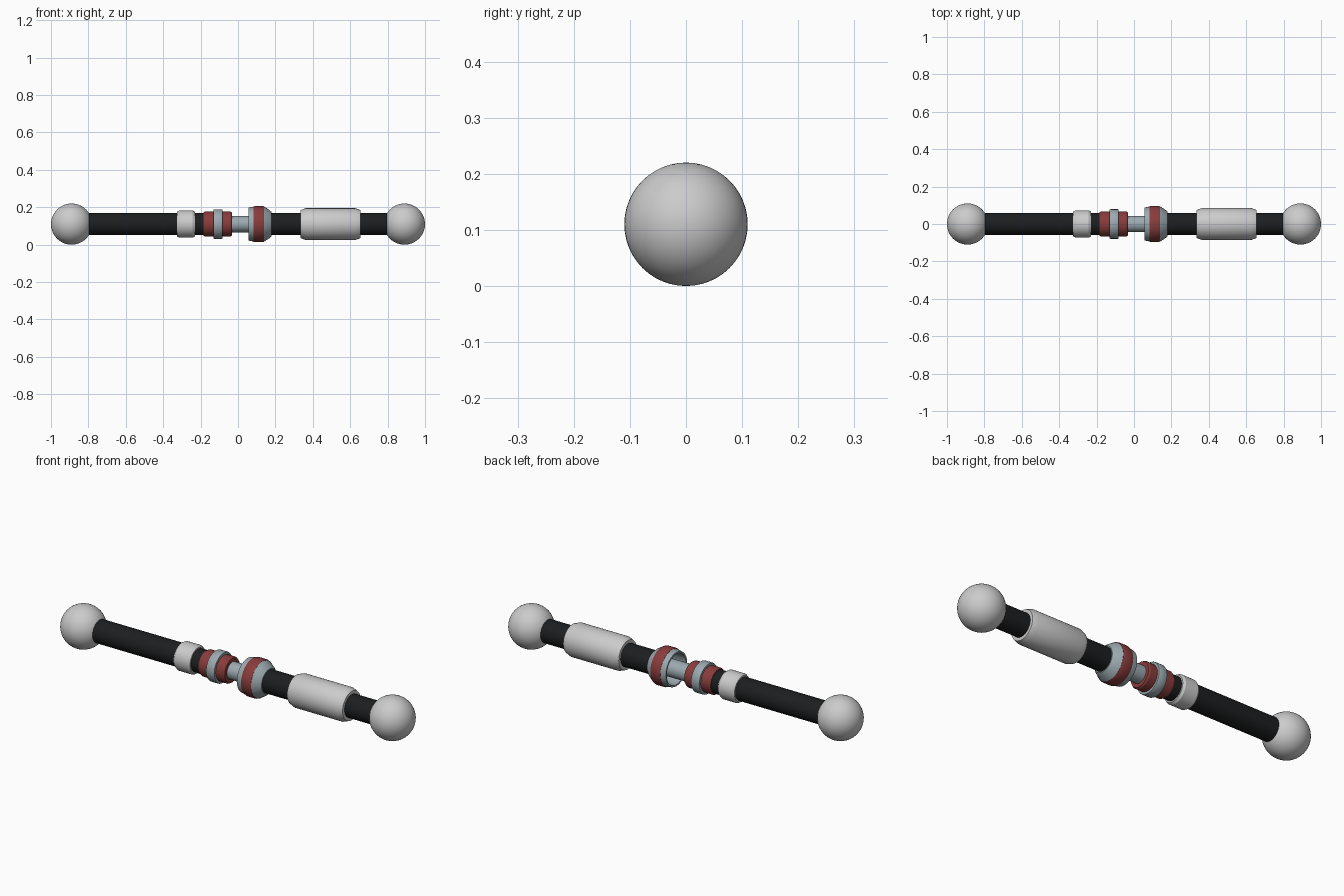
import bpy, math

if "Cube" in bpy.data.objects:
    bpy.data.objects.remove(bpy.data.objects["Cube"])

AXIS_Z = 0.11


def material(name, rgb):
    m = bpy.data.materials.new(name)
    m.diffuse_color = (*rgb, 1)
    m.use_nodes = True
    m.node_tree.nodes["Principled BSDF"].inputs["Base Color"].default_value = m.diffuse_color
    return m


black = material("black_rubber", (0.012, 0.013, 0.014))
red = material("dark_red", (0.25, 0.045, 0.045))
steel = material("pale_steel", (0.33, 0.40, 0.43))


def finish(obj, name, mat, angle=28):
    obj.name = name
    if mat:
        obj.data.materials.append(mat)
    bpy.ops.object.select_all(action='DESELECT')
    obj.select_set(True)
    bpy.context.view_layer.objects.active = obj
    bpy.ops.object.shade_smooth_by_angle(angle=math.radians(angle))


def lathe(name, profile, mat=None, n=32):
    """Revolve (x, radius) points around the long axis; radius 0 closes an end."""
    verts, rings, faces = [], [], []
    for x, r in profile:
        count = 1 if r == 0 else n
        rings.append(range(len(verts), len(verts) + count))
        for i in range(count):
            a = 2 * math.pi * i / n
            verts.append((x, r * math.cos(a), r * math.sin(a) + AXIS_Z))
    for a, b in zip(rings, rings[1:]):
        for i in range(n):
            j = (i + 1) % n
            f = [a[i % len(a)], b[i % len(b)], b[j % len(b)], a[j % len(a)]]
            faces.append(list(dict.fromkeys(f)))
    me = bpy.data.meshes.new(name)
    me.from_pydata(verts, [], faces)
    obj = bpy.data.objects.new(name, me)
    bpy.context.collection.objects.link(obj)
    finish(obj, name, mat)


def drum(name, x0, x1, r, mat=None, bx=0.0, br=0.0):
    """Solid cylinder with optional chamfered rims."""
    if bx:
        p = [(x0, 0), (x0, r - br), (x0 + bx, r), (x1 - bx, r), (x1, r - br), (x1, 0)]
    else:
        p = [(x0, 0), (x0, r), (x1, r), (x1, 0)]
    lathe(name, p, mat)


# End balls
for side, s in (("left", -1), ("right", 1)):
    bpy.ops.mesh.primitive_uv_sphere_add(segments=48, ring_count=24, radius=0.11,
                                         location=(s * 0.89, 0, AXIS_Z))
    finish(bpy.context.object, side + "_ball", None)

# Black shafts
drum("left_shaft", -0.85, -0.17, 0.059, black)
drum("right_shaft", 0.16, 0.85, 0.059, black)

# Grey sleeves
drum("left_collar", -0.325, -0.23, 0.073, None, 0.012, 0.007)
drum("right_grip", 0.335, 0.655, 0.085, None, 0.027, 0.01)

# Banded coupling on the left
drum("outer_red_band", -0.185, -0.125, 0.067, red, 0.008, 0.005)
drum("coupling_ring", -0.13, -0.083, 0.079, steel, 0.004, 0.002)
drum("inner_red_band", -0.088, -0.033, 0.067, red, 0.008, 0.005)

# Thin pin running into the cup
drum("pin", -0.05, 0.15, 0.044, steel)

# Open cup on the right with red band around it
lathe("cup", [(0.13, 0), (0.13, 0.076), (0.055, 0.080), (0.055, 0.088), (0.083, 0.093),
              (0.14, 0.093), (0.165, 0.078), (0.18, 0.064), (0.18, 0)], steel)
lathe("cup_red_band", [(0.083, 0.09), (0.083, 0.094), (0.092, 0.097), (0.131, 0.097),
                       (0.14, 0.094), (0.14, 0.09)], red)
